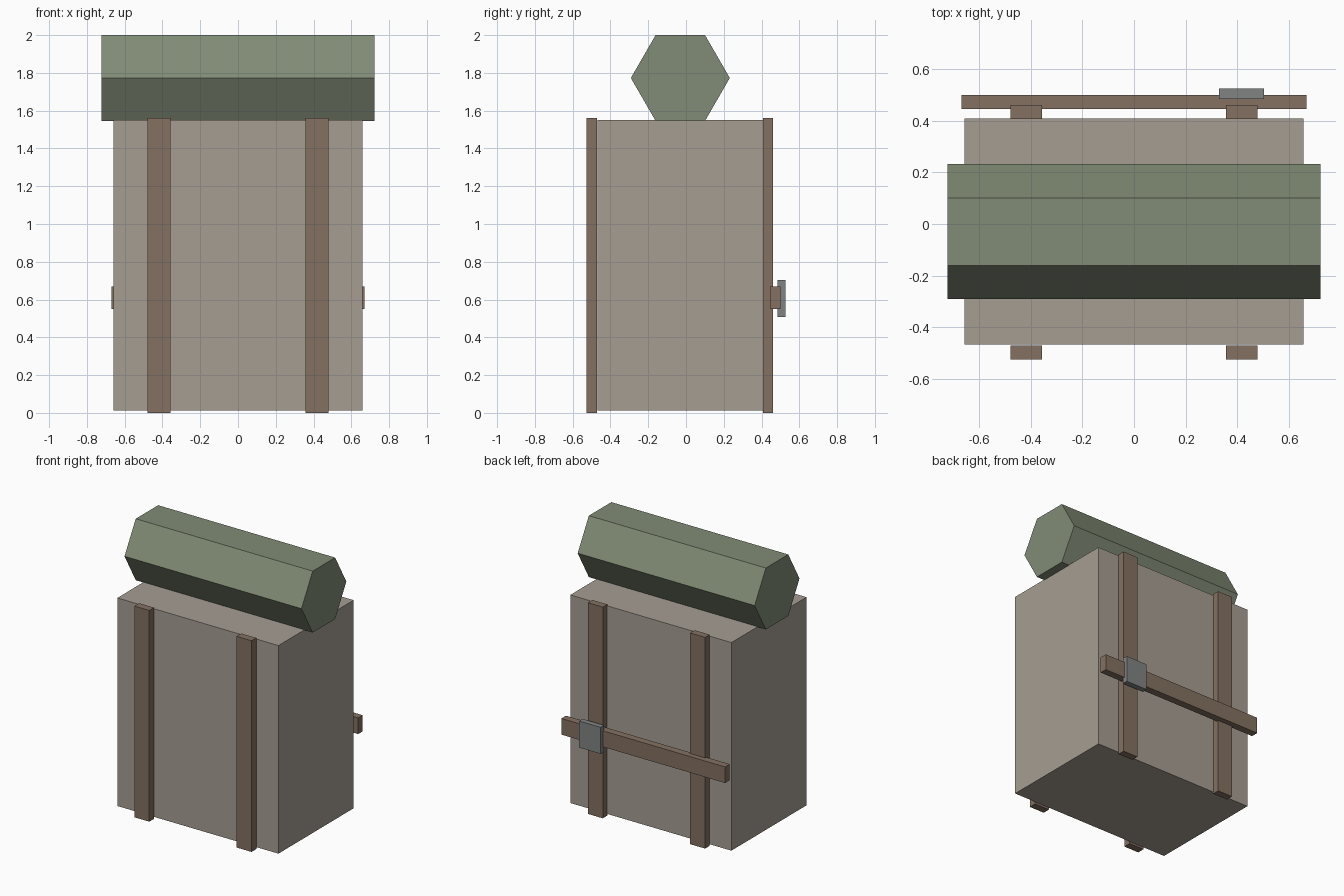
import bpy, bmesh
from math import cos, sin, pi
from mathutils import Vector

if "Cube" in bpy.data.objects:
    bpy.data.objects.remove(bpy.data.objects["Cube"])


def material(name, rgb):
    m = bpy.data.materials.new(name)
    m.diffuse_color = (*rgb, 1)
    m.use_nodes = True
    m.node_tree.nodes["Principled BSDF"].inputs["Base Color"].default_value = m.diffuse_color
    return m


def finish(name, bm, mat):
    bmesh.ops.recalc_face_normals(bm, faces=bm.faces)
    mesh = bpy.data.meshes.new(name)
    bm.to_mesh(mesh)
    bm.free()
    mesh.materials.append(mat)
    ob = bpy.data.objects.new(name, mesh)
    bpy.context.collection.objects.link(ob)
    return ob


def box(name, x, y, z, mat):
    """Box from (min, max) ranges on each axis."""
    bm = bmesh.new()
    bmesh.ops.create_cube(bm, size=1)
    bmesh.ops.scale(bm, vec=[r[1] - r[0] for r in (x, y, z)], verts=bm.verts)
    ob = finish(name, bm, mat)
    ob.location = [(r[0] + r[1]) / 2 for r in (x, y, z)]
    return ob


canvas = material("canvas", (0.38, 0.34, 0.29))
leather = material("leather", (0.23, 0.165, 0.12))
green = material("green_cloth", (0.22, 0.26, 0.18))
metal = material("metal", (0.22, 0.23, 0.23))

# Pack body
box("pack_body", (-0.658, 0.658), (-0.468, 0.41), (0.013, 1.55), canvas)

# Vertical straps, a pair on the front and a pair on the back
for side, cx in (("left", -0.418), ("right", 0.418)):
    for face, y in (("front", (-0.526, -0.471)), ("back", (0.408, 0.461))):
        box(f"{face}_strap_{side}", (cx - 0.061, cx + 0.061), y, (0, 1.56), leather)

# Waist belt across the back, with an off-centre buckle
box("waist_belt", (-0.669, 0.669), (0.446, 0.5), (0.55, 0.669), leather)
box("belt_buckle", (0.329, 0.505), (0.485, 0.526), (0.508, 0.704), metal)

# Six-sided bedroll lying along x on top of the pack
radius, half_length = 0.262, 0.723
bm = bmesh.new()
ring = [bm.verts.new((-half_length, radius * cos(i * pi / 3), radius * sin(i * pi / 3)))
        for i in range(6)]
end = bm.faces.new(ring)
ext = bmesh.ops.extrude_face_region(bm, geom=[end], use_keep_orig=True)
far = [g for g in ext["geom"] if isinstance(g, bmesh.types.BMVert)]
bmesh.ops.translate(bm, vec=Vector((2 * half_length, 0, 0)), verts=far)
finish("bedroll", bm, green).location = (0, -0.03, 1.773)
